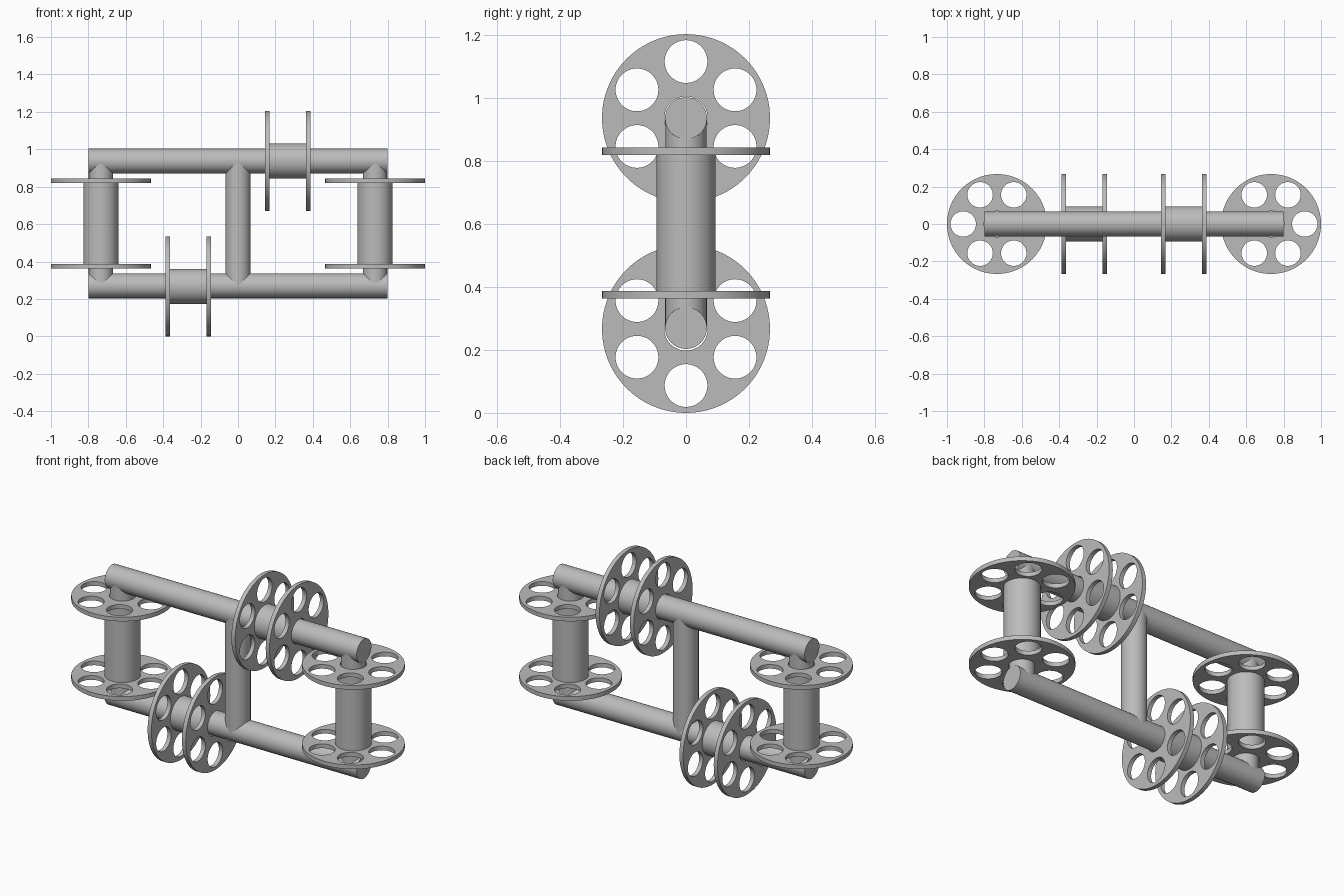
import bpy
from math import pi, cos, sin
from mathutils import Matrix

if "Cube" in bpy.data.objects:
    bpy.data.objects.remove(bpy.data.objects["Cube"], do_unlink=True)

GREY = (0.5, 0.5, 0.5, 1)
grey = bpy.data.materials.new("plain grey")
grey.diffuse_color = GREY
grey.use_nodes = True
grey.node_tree.nodes["Principled BSDF"].inputs["Base Color"].default_value = GREY

ROD_R, BORE_R = 0.0665, 0.069
LOW_Z, HIGH_Z = 0.27, 0.937
MID_Z = (LOW_Z + HIGH_Z) / 2
ALONG_X = Matrix.Rotation(pi / 2, 4, 'Y')
ALONG_Z = Matrix.Identity(4)


def disc(name, circles, depth, matrix):
    """Extruded flat shape: the first circle is the rim, the others are holes."""
    curve = bpy.data.curves.new(name, 'CURVE')
    curve.dimensions = '2D'
    curve.fill_mode = 'BOTH'
    curve.extrude = depth / 2
    for cx, cy, r in circles:
        n = 96 if r > 0.2 else 48
        spline = curve.splines.new('POLY')
        spline.points.add(n - 1)
        spline.use_cyclic_u = True
        for i, p in enumerate(spline.points):
            a = 2 * pi * i / n
            p.co = (cx + r * cos(a), cy + r * sin(a), 0, 1)
    temp = bpy.data.objects.new(name, curve)
    bpy.context.collection.objects.link(temp)
    bpy.ops.object.select_all(action='DESELECT')
    bpy.context.view_layer.objects.active = temp
    temp.select_set(True)
    bpy.ops.object.convert(target='MESH')
    ob = bpy.context.object
    ob.name = name
    # weld caps to walls so the part is one closed solid
    bpy.ops.object.mode_set(mode='EDIT')
    bpy.ops.mesh.select_all(action='SELECT')
    bpy.ops.mesh.remove_doubles(threshold=0.0001)
    bpy.ops.mesh.normals_make_consistent(inside=False)
    bpy.ops.object.mode_set(mode='OBJECT')
    ob.data.materials.clear()
    ob.data.materials.append(grey)
    bpy.ops.object.shade_smooth_by_angle()
    ob.matrix_world = matrix
    return ob


def rod(name, centre, length, axis, radius=ROD_R):
    disc(name, [(0, 0, radius)], length, Matrix.Translation(centre) @ axis)


def spool(name, centre, outer_length, axis):
    """Two perforated flanges joined by a hollow hub."""
    thick = 0.024
    holes = [(0.18 * cos(k * pi / 3), 0.18 * sin(k * pi / 3), 0.068) for k in range(6)]
    place = Matrix.Translation(centre) @ axis
    for side, label in ((-1, "start"), (1, "end")):
        shift = Matrix.Translation((0, 0, side * (outer_length - thick) / 2))
        disc(f"{name}_{label}_flange", [(0, 0, 0.267), (0, 0, BORE_R)] + holes,
             thick, place @ shift)
    disc(f"{name}_hub", [(0, 0, 0.094), (0, 0, BORE_R)], outer_length - 2 * thick, place)


# Frame: two long rods and a centre post
rod("lower_rod", (0, 0, LOW_Z), 1.6, ALONG_X)
rod("upper_rod", (0, 0, HIGH_Z), 1.6, ALONG_X)
rod("centre_post", (0, 0, MID_Z), HIGH_Z - LOW_Z, ALONG_Z)

# Upright spools on the end posts
for side, label in ((-1, "right"), (1, "left")):
    rod(f"{label}_post", (side * 0.733, 0, MID_Z), HIGH_Z - LOW_Z, ALONG_Z, 0.065)
    spool(f"{label}_spool", (side * 0.733, 0, MID_Z), 0.48, ALONG_Z)

# Short spools on the long rods
spool("lower_spool", (-0.266, 0, LOW_Z - 0.003), 0.242, ALONG_X)
spool("upper_spool", (0.266, 0, HIGH_Z), 0.242, ALONG_X)
